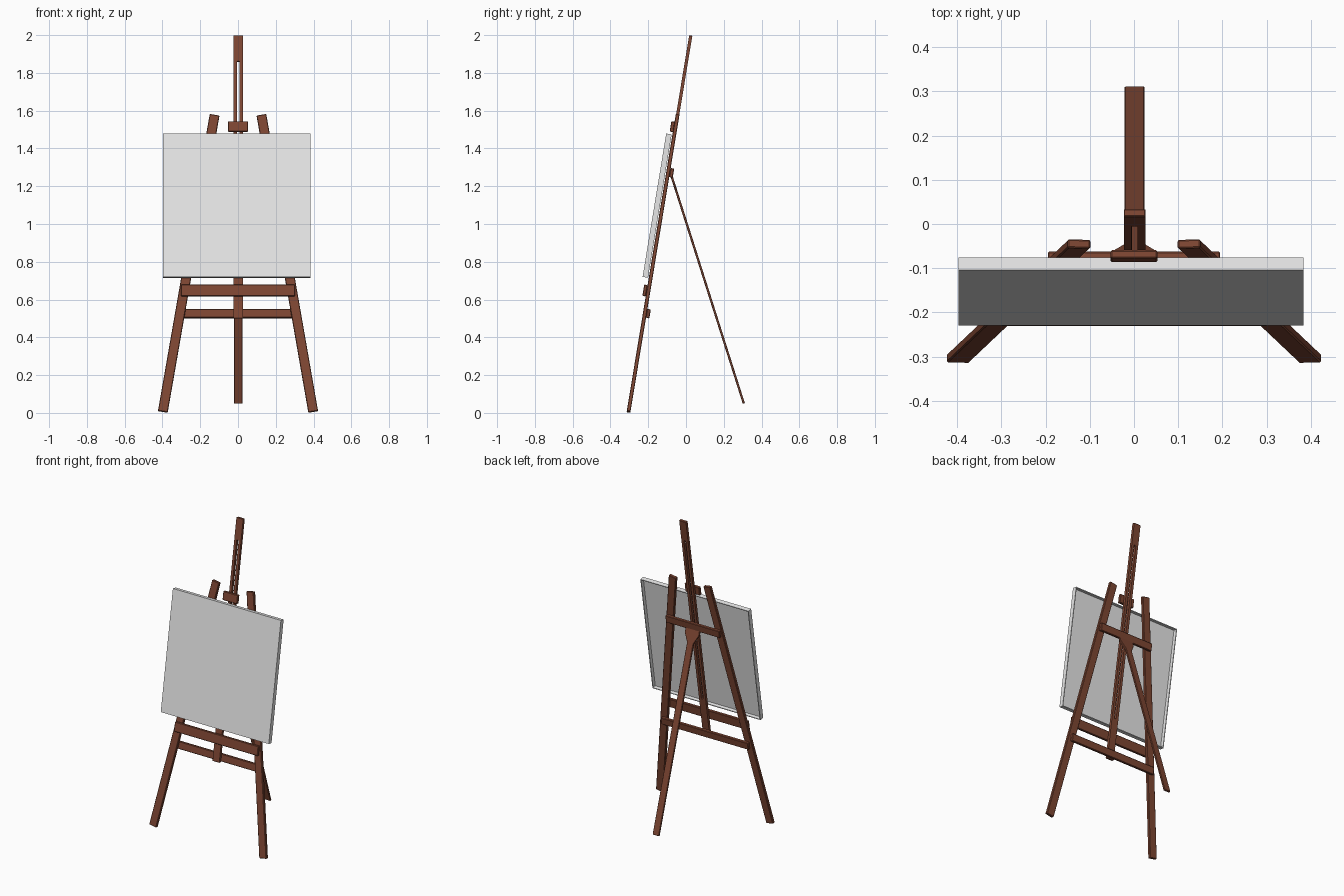
import bpy, bmesh, math
from mathutils import Matrix, Vector

if "Cube" in bpy.data.objects:
    bpy.data.objects.remove(bpy.data.objects["Cube"])

LEAN = math.atan(0.165)
C = math.cos(LEAN)
# Frame of the leaning easel plane: x across, y through, z up the slope
TILT = Matrix.Translation((0, -0.305, 0)) @ Matrix.Rotation(-LEAN, 4, 'X')


def material(name, col):
    m = bpy.data.materials.new(name)
    m.diffuse_color = (*col, 1)
    m.use_nodes = True
    m.node_tree.nodes["Principled BSDF"].inputs["Base Color"].default_value = m.diffuse_color
    return m


WOOD = material("brown wood", (0.21, 0.062, 0.033))
CANVAS = material("off white canvas", (0.8, 0.8, 0.8))


def plate(name, pts, y0, y1, faces=None, mat=WOOD, frame=TILT, bevel=0.003):
    """Outline in x/z, extruded from y0 to y1 and placed in the given frame."""
    bm = bmesh.new()
    vs = [bm.verts.new((x, y0, z)) for x, z in pts]
    fs = [bm.faces.new([vs[i] for i in f]) for f in (faces or [range(len(vs))])]
    ext = bmesh.ops.extrude_face_region(bm, geom=fs, use_keep_orig=True)
    moved = [g for g in ext['geom'] if isinstance(g, bmesh.types.BMVert)]
    bmesh.ops.translate(bm, verts=moved, vec=(0, y1 - y0, 0))
    bmesh.ops.recalc_face_normals(bm, faces=bm.faces[:])
    bm.transform(frame)
    me = bpy.data.meshes.new(name)
    bm.to_mesh(me)
    bm.free()
    me.materials.append(mat)
    ob = bpy.data.objects.new(name, me)
    bpy.context.collection.objects.link(ob)
    if bevel:
        b = ob.modifiers.new("soft edges", 'BEVEL')
        b.width, b.segments, b.limit_method = bevel, 1, 'ANGLE'
    return ob


def rect(x0, x1, z0, z1):
    return [(x0, z0), (x1, z0), (x1, z1), (x0, z1)]


def bar(name, x0, x1, z0, z1, y0, y1, **kw):
    return plate(name, rect(x0, x1, z0 / C, z1 / C), y0, y1, **kw)


RING = [(i, (i + 1) % 4, 4 + (i + 1) % 4, 4 + i) for i in range(4)]

# Splayed front legs, ends cut square to the leg
for side, label in ((-1, "left"), (1, "right")):
    a, b = Vector((0.398, 0.006 / C)), Vector((0.124, 1.577 / C))
    d = (b - a).normalized()
    n = Vector((d.y, -d.x)) * 0.026
    pts = [(side * p.x, p.y) for p in (a - n, a + n, b + n, b - n)]
    plate("front_leg_" + label, pts, -0.01, 0.01)

# Slotted centre mast
plate("centre_mast",
      rect(-0.023, 0.026, 0.5 / C, 1.998 / C) + rect(-0.005, 0.008, 0.76 / C, 1.86 / C),
      -0.008, 0.009, faces=RING, bevel=0.002)

# Cross bars behind the legs, tray and top clamp in front
bar("lower_crossbar", -0.315, 0.315, 0.505, 0.552, 0.009, 0.028)
bar("upper_crossbar", -0.195, 0.195, 1.25, 1.298, 0.01, 0.029)
bar("canvas_tray", -0.302, 0.302, 0.615, 0.675, -0.028, -0.01)
bar("top_clamp", -0.053, 0.053, 1.485, 1.54, -0.027, -0.008)

# Rear prop leg with a flared hinge end
foot, top = Vector((0, 0.306, 0.05)), Vector((0, -0.077, 1.255))
axis = top - foot
prop = Matrix.Translation(foot) @ Matrix.Rotation(math.atan2(-axis.y, axis.z), 4, 'X')
h = axis.length
plate("rear_leg",
      [(-0.021, 0), (0.024, 0), (0.024, h - 0.09), (0.052, h - 0.035), (0.052, h),
       (-0.05, h), (-0.05, h - 0.035), (-0.021, h - 0.09)],
      -0.006, 0.006, frame=prop, bevel=0.002)

# Canvas: front sheet with a thin rim, open at the back
x0, x1, z0, z1, t = -0.397, 0.383, 0.713, 1.472, 0.005
bar("canvas_sheet", x0, x1, z0, z1, -0.043, -0.037, mat=CANVAS, bevel=0)
plate("canvas_rim", rect(x0, x1, z0 / C, z1 / C)
      + rect(x0 + t, x1 - t, z0 / C + t, z1 / C - t),
      -0.037, -0.014, faces=RING, mat=CANVAS, bevel=0)
